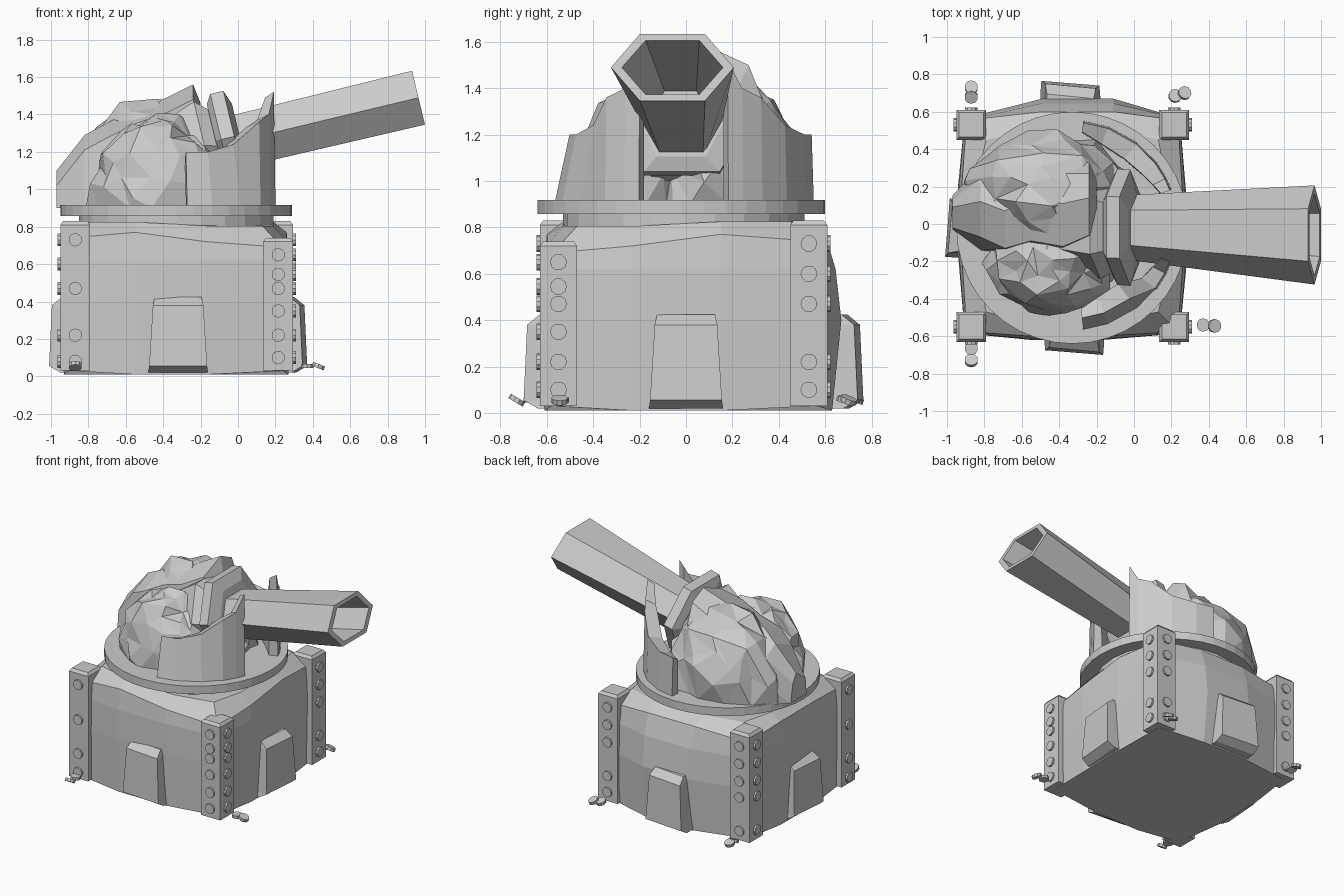
import bpy, bmesh, math, random
from mathutils import Vector, Matrix, noise

if "Cube" in bpy.data.objects:
    bpy.data.objects.remove(bpy.data.objects["Cube"])

random.seed(4)
CX, CY = -0.33, -0.01          # centre of the base and turning ring
grey = bpy.data.materials.new("plain_grey")
grey.diffuse_color = (0.6, 0.6, 0.6, 1)
grey.use_nodes = True
grey.node_tree.nodes["Principled BSDF"].inputs["Base Color"].default_value = grey.diffuse_color


def finish(name, bm):
    bmesh.ops.recalc_face_normals(bm, faces=bm.faces)
    me = bpy.data.meshes.new(name)
    bm.to_mesh(me)
    bm.free()
    me.materials.append(grey)
    ob = bpy.data.objects.new(name, me)
    bpy.context.collection.objects.link(ob)
    return ob


def loft(name, rings):
    """Skin a stack of equal-length rings and cap both ends."""
    bm = bmesh.new()
    vs = [[bm.verts.new(p) for p in r] for r in rings]
    n = len(rings[0])
    for a, b in zip(vs, vs[1:]):
        for i in range(n):
            bm.faces.new((a[i], a[(i + 1) % n], b[(i + 1) % n], b[i]))
    bm.faces.new(vs[0])
    bm.faces.new(vs[-1])
    return finish(name, bm)


def disc(name, loc, r, depth, sides, direction=(0, 0, 1)):
    bm = bmesh.new()
    rot = Vector((0, 0, 1)).rotation_difference(Vector(direction)).to_matrix().to_4x4()
    bmesh.ops.create_cone(bm, cap_ends=True, segments=sides, radius1=r, radius2=r,
                          depth=depth, matrix=Matrix.Translation(loc) @ rot)
    return finish(name, bm)


# Bulging base block: each level has corners and two middle points per side
def base_ring(z, corner, mid, back=0.0, dip=0.0, lift=0.0):
    pts = []
    for k in range(4):
        c, s = ((1, 0), (0, 1), (-1, 0), (0, -1))[k]
        m = mid + (back if k == 1 else 0)
        for a, b, up in ((corner, -corner, lift), (m, -0.22, 0), (m, 0.16, 0)):
            x, y = a * c - b * s, a * s + b * c
            drop = dip if x > 0.1 and y < -0.1 else 0
            pts.append((CX + x, CY + y, z - drop + up))
    return pts


loft("base_block", [base_ring(0.01, 0.57, 0.60, 0.04, 0, 0.02), base_ring(0.4, 0.575, 0.61, 0.07),
                    base_ring(0.62, 0.575, 0.605, 0.05),
                    base_ring(0.77, 0.565, 0.59, 0.02, 0.05, -0.03),
                    base_ring(0.825, 0.46, 0.52, 0, 0.02)])

# Buttress at the foot of each side, twisted slightly out of square
for k, (name, d) in enumerate((("front", 0.68), ("right", 0.69), ("back", 0.765), ("left", 0.67))):
    rot = Matrix.Translation((CX, CY, 0)) @ Matrix.Rotation(k * math.pi / 2, 4, 'Z')
    levels = [(0.02, 0.17, d - 0.06), (0.055, 0.165, d), (0.38, 0.145, d - 0.015), (0.425, 0.135, d - 0.07)]
    loft(name + "_buttress", [[rot @ Vector(p) for p in
         ((-w + 0.02, -0.5, z), (w, -0.5, z), (w, -o - 0.01, z), (-w + 0.02, -o + 0.015, z))]
         for z, w, o in levels])

# Corner posts with rivets on the two outer faces
for x, y, top, sx, sy, zs in (
        (-0.87, -0.55, 0.83, -1, -1, (0.73, 0.47, 0.22, 0.08)),
        (0.215, -0.55, 0.74, 1, -1, (0.65, 0.545, 0.47, 0.35, 0.22, 0.1)),
        (-0.87, 0.53, 0.83, -1, 1, (0.73, 0.6, 0.47, 0.35, 0.1)),
        (0.215, 0.53, 0.83, 1, 1, (0.73, 0.6, 0.47, 0.22, 0.1))):
    loft("corner_post", [[(x + a * w, y + b * w, z) for a, b in ((-1, -1), (1, -1), (1, 1), (-1, 1))]
                         for z, w in ((0.03, 0.08), (top - 0.02, 0.08), (top, 0.065))])
    for z in zs:
        disc("rivet", (x + sx * 0.083, y, z), 0.036, 0.022, 10, (1, 0, 0))
        disc("rivet", (x, y + sy * 0.083, z), 0.036, 0.022, 10, (0, 1, 0))

# Rivets fallen on the ground
for x, y, tx, ty in ((-0.87, 0.73, 0, 0.3), (-0.87, 0.68, 0, -0.4), (0.22, 0.685, 0.1, 0.3),
                     (0.27, 0.70, 0.3, 0.4), (0.37, -0.54, 0, 0), (0.43, -0.545, 0.4, 0),
                     (-0.87, -0.665, 0, 0), (-0.87, -0.73, 0, 0.6)):
    disc("fallen_rivet", (x, y, 0.055), 0.036, 0.022, 10, (tx, ty, 1))

# Turning ring
disc("ring_seat", (CX, CY, 0.83), 0.52, 0.08, 24)
disc("turning_ring", (CX, CY - 0.01, 0.887), 0.62, 0.06, 40)


# Craggy turret lobes, flat underneath
def lobe(name, centre, radii, seed):
    bm = bmesh.new()
    bmesh.ops.create_icosphere(bm, subdivisions=4, radius=1)
    off = Vector((seed, 0, 0))
    for v in bm.verts:
        k = 1 + 0.12 * noise.noise(v.co * 2 + off) + 0.10 * noise.noise(v.co * 4.5 + off)
        p = v.co * k
        v.co = Vector((centre[0] + p.x * radii[0], centre[1] + p.y * radii[1],
                       max(0.9, centre[2] + p.z * radii[2])))
    ob = finish(name, bm)
    mod = ob.modifiers.new("facets", 'DECIMATE')
    mod.ratio = 0.12
    return ob


lobe("front_turret_lobe", (-0.44, -0.21, 0.98), (0.35, 0.27, 0.40), 3)
lobe("back_turret_lobe", (-0.45, 0.15, 0.98), (0.45, 0.33, 0.49), 8)

# Raised jagged crest running over the turret: x, top height, half width, sideways shift
crest = ((-0.97, 1.10, 0.05, 0), (-0.82, 1.29, 0.13, 0.03), (-0.69, 1.36, 0.14, -0.02),
         (-0.55, 1.43, 0.16, 0.04), (-0.38, 1.49, 0.17, 0.02), (-0.24, 1.56, 0.14, 0.05),
         (-0.2, 1.46, 0.12, 0.02))
loft("turret_crest", [[(x, 0.04 - w * 1.4, 0.9), (x, 0.03 - w + s, z - 0.08), (x, 0.09 + s, z),
                       (x, 0.08 + w + s, z - 0.06), (x, 0.06 + w * 1.9, z - 0.2),
                       (x, 0.06 + w * 1.9, 0.9)] for x, z, w, s in crest])


# Six-sided barrel parts, all on one rising axis
SLOPE = math.radians(13.5)


def hexagon(x, w, h, up=0.0):
    y, z = -0.02 - 0.04 * x, 1.258 + 0.24 * x + up
    return [(x - b * h * math.sin(SLOPE), y + a * w, z + b * h * math.cos(SLOPE))
            for a, b in ((1, 0), (0.53, 1), (-0.53, 1), (-1, 0), (-0.53, -1), (0.53, -1))]


loft("barrel", [hexagon(-0.12, 0.165, 0.14), hexagon(0.965, 0.265, 0.148),
                hexagon(0.965, 0.218, 0.12), hexagon(0.1, 0.13, 0.11)])
loft("barrel_collar", [hexagon(-0.12, 0.25, 0.20, 0.03), hexagon(-0.09, 0.31, 0.25, 0.03),
                       hexagon(-0.02, 0.31, 0.25, 0.03), hexagon(0.01, 0.20, 0.18, 0.02)])
loft("barrel_root", [hexagon(-0.45, 0.22, 0.16), hexagon(-0.18, 0.28, 0.24, 0.02),
                     hexagon(-0.11, 0.24, 0.20)])

# Curved shields with a spike beside the barrel: angle, top height, thickness
for side, name in ((-1, "front_shield"), (1, "back_shield")):
    lean = 0.07 if side < 0 else 0.01
    rings = []
    for deg, top, t in ((20, 1.52, 0.05), (27, 1.40, 0.07), (37, 1.36, 0.09),
                        (52, 1.24, 0.10), (70, 1.2, 0.09), (84, 1.2, 0.05)):
        a = math.radians(deg)
        ln = lean if deg > 40 else 0.01
        rings.append([(CX + r * math.cos(a), CY + side * r * math.sin(a), z)
                      for r, z in ((0.565, 0.88), (0.565 - ln, top), (0.565 - ln - t, top - 0.03),
                                   (0.55 - t, 0.88))])
    loft(name, rings)
